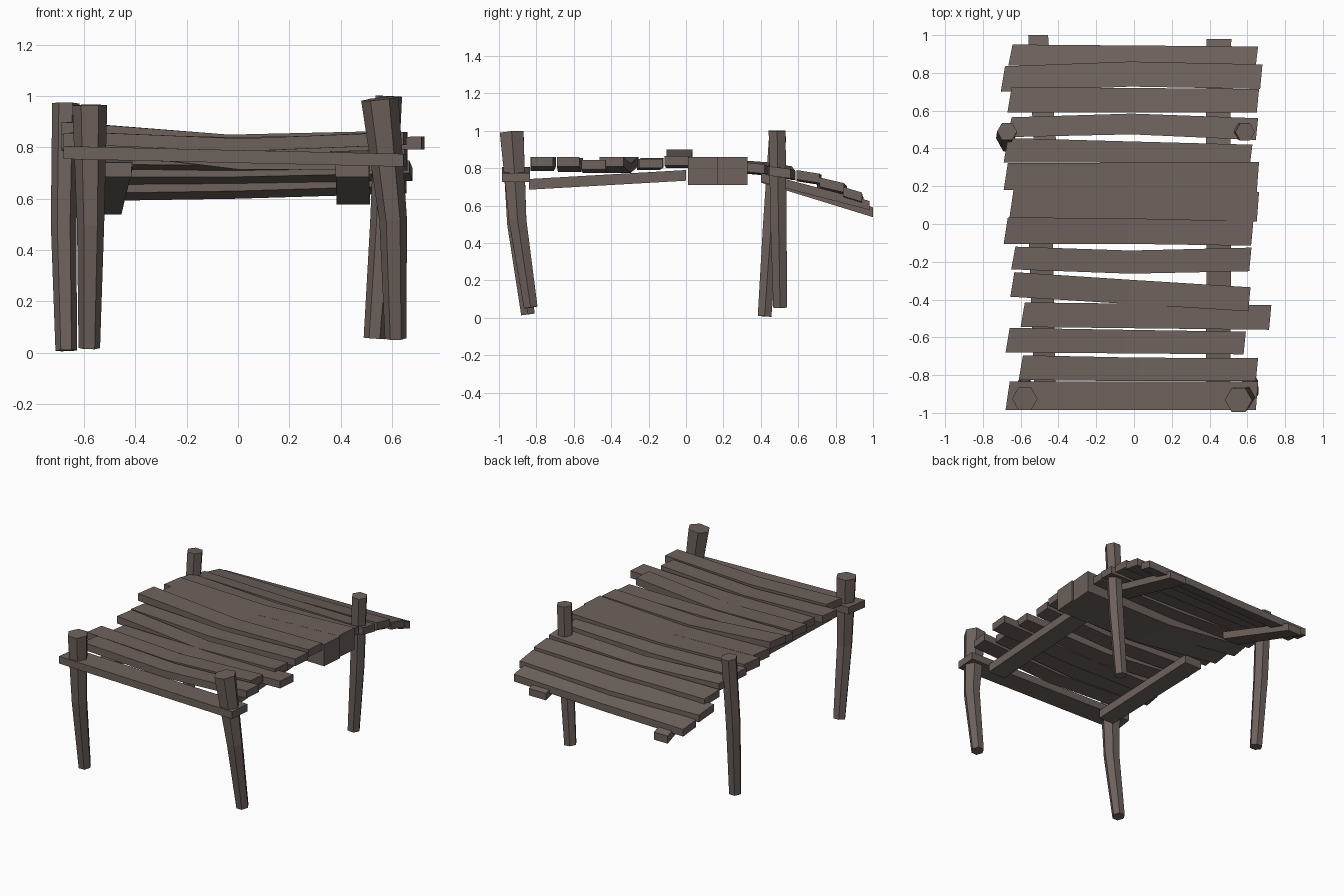
import bpy, bmesh
from mathutils import Vector
from math import cos, sin, pi

if "Cube" in bpy.data.objects:
    bpy.data.objects.remove(bpy.data.objects["Cube"])

wood = bpy.data.materials.new("weathered_wood")
wood.diffuse_color = (0.155, 0.122, 0.108, 1)
wood.use_nodes = True
wood.node_tree.nodes["Principled BSDF"].inputs["Base Color"].default_value = wood.diffuse_color


def loft(name, rings):
    """Closed solid through a list of equal-sized rings of points."""
    bm = bmesh.new()
    loops = [[bm.verts.new(p) for p in r] for r in rings]
    n = len(loops[0])
    for a, b in zip(loops, loops[1:]):
        for i in range(n):
            j = (i + 1) % n
            bm.faces.new((a[i], a[j], b[j], b[i]))
    bm.faces.new(loops[0])
    bm.faces.new(loops[-1])
    bmesh.ops.recalc_face_normals(bm, faces=bm.faces)
    me = bpy.data.meshes.new(name)
    bm.to_mesh(me)
    bm.free()
    me.materials.append(wood)
    ob = bpy.data.objects.new(name, me)
    bpy.context.collection.objects.link(ob)
    return ob


def post(name, stations):
    """Bent six-sided post; stations are (x, y, z, radius), ends cut square to the axis."""
    c = [Vector(s[:3]) for s in stations]
    rings = []
    for k, s in enumerate(stations):
        d = (c[min(k + 1, len(c) - 1)] - c[max(k - 1, 0)]).normalized()
        u = (Vector((1, 0, 0)) - d * d.x).normalized()
        v = d.cross(u)
        rings.append([c[k] + s[3] * (u * cos(i * pi / 3) + v * sin(i * pi / 3)) for i in range(6)])
    loft(name, rings)


def board(name, xl, xr, l0, l1, r0, r1, bow, zl, zm, zr, tilt=0.0, thick=(.05, .05, .05)):
    """Deck board with skewed ends and a sagging middle; z values are the top."""
    rings = []
    mids = ((l0 + r0) / 2 + bow, (l1 + r1) / 2 + bow)
    for x, (y0, y1), z, sk, t in ((xl, (l0, l1), zl, .022, thick[0]),
                                  ((xl + xr) / 2, mids, zm, 0, thick[1]),
                                  (xr, (r0, r1), zr, .012, thick[2])):
        rings.append([(x, y0, z - t), (x + sk, y1, z - t - tilt),
                      (x + sk, y1, z - tilt), (x, y0, z)])
    loft(name, rings)


def beam(name, stations, t):
    """Beam along y; stations are (x0, x1, y, top z)."""
    loft(name, [[(a, y, z - t), (b, y, z - t), (b, y, z), (a, y, z)] for a, b, y, z in stations])


# Posts
post("front_left_post", [(-.58, -.845, .018, .042), (-.575, -.91, .5, .053), (-.578, -.925, .965, .068)])
post("front_right_post", [(.615, -.83, .055, .042), (.605, -.90, .52, .054), (.553, -.932, .99, .073)])
post("back_left_post", [(-.67, .42, .008, .042), (-.68, .455, .5, .05), (-.672, .49, .972, .053)])
post("back_right_post", [(.532, .503, .055, .042), (.565, .495, .5, .05), (.588, .487, 1.0, .052)])

# Front boards, from the front edge to the middle
front = [
    (-.68, .645, -.985, -.835, -.985, -.835, 0, .805, .79, .775),
    (-.61, .645, -.825, -.695, -.83, -.71, -.005, .86, .835, .86),
    (-.68, .58, -.68, -.55, -.69, -.57, 0, .855, .83, .86),
    (-.60, .715, -.545, -.415, -.56, -.43, 0, .83, .825, .843),
    (-.655, .605, -.385, -.255, -.462, -.335, 0, .86, .825, .86),
    (-.65, .61, -.24, -.12, -.25, -.125, -.018, .855, .84, .85),
    (-.69, .62, -.105, .035, -.115, .015, .005, .90, .85, .865),
]
for i, row in enumerate(front):
    board(f"front_board_{i + 1}", *row)

# Thick warped middle boards
board("middle_board_1", -.66, .65, .03, .18, .012, .17, 0, .855, .835, .86, 0, (.06, .12, .15))
board("middle_board_2", -.69, .65, .18, .322, .17, .328, 0, .855, .835, .86, 0, (.06, .12, .15))

# Back boards stepping down the broken end
back = [
    (-.69, .615, .325, .455, .325, .42, 0, .84, .82, .83, .01),
    (-.67, .645, .46, .565, .445, .56, .022, .825, .80, .81, .015),
    (-.67, .65, .59, .725, .59, .715, 0, .785, .78, .79, .02),
    (-.705, .668, .70, .835, .715, .845, .02, .735, .735, .75, .03),
    (-.665, .645, .84, .95, .84, .94, 0, .67, .68, .70, .03),
]
for i, row in enumerate(back):
    board(f"back_board_{i + 1}", *row)

# Support beams under the deck
beam("front_left_beam", [(-.53, -.415, -.84, .742), (-.56, -.43, 0, .79)], .057)
beam("front_right_beam", [(.38, .51, -.84, .742), (.385, .515, 0, .79)], .057)
beam("back_left_beam", [(-.53, -.41, .40, .775), (-.56, -.455, 1.0, .59)], .052)
beam("back_right_beam", [(.38, .51, .40, .775), (.385, .515, .98, .625)], .048)
